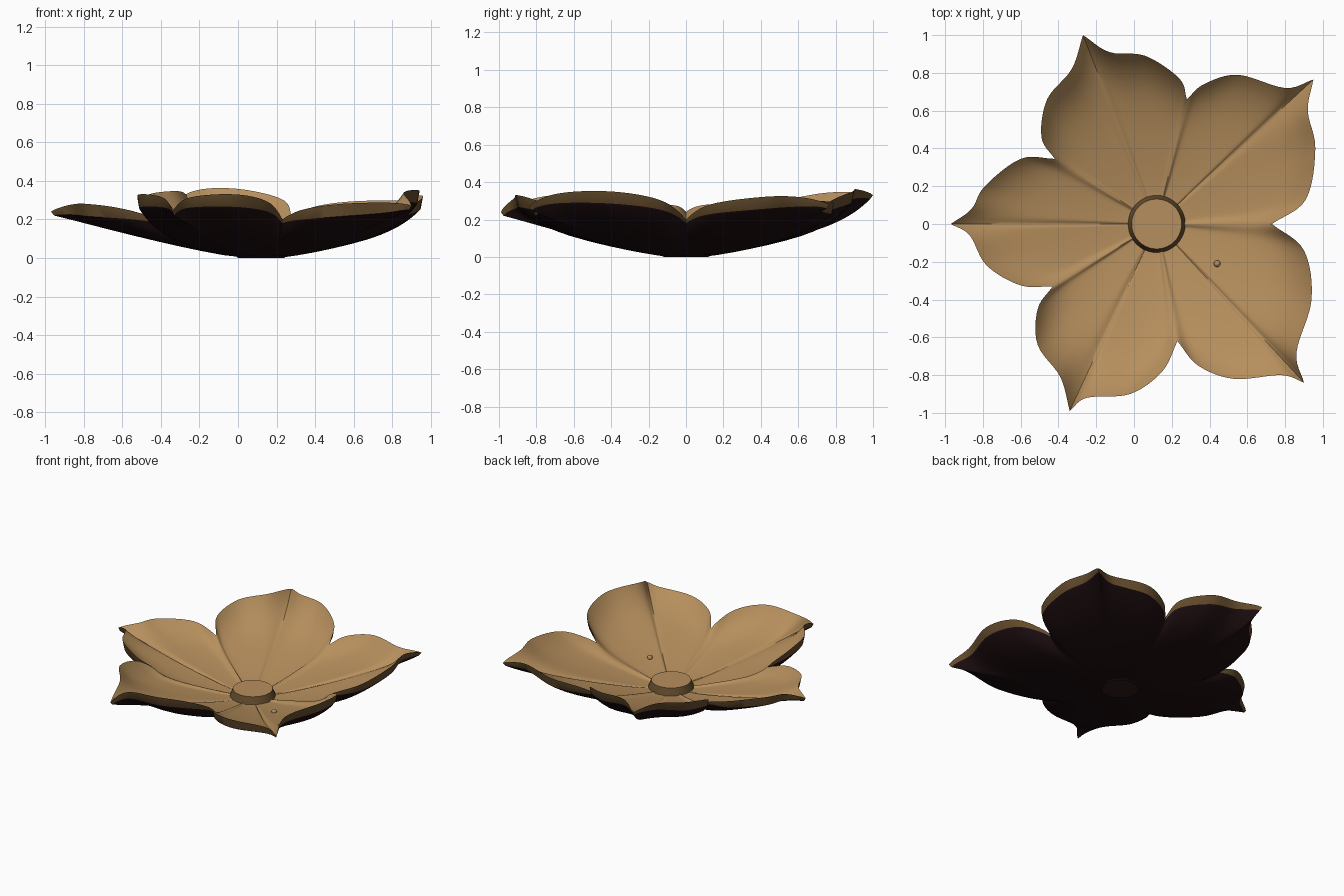
import bpy
import bmesh
from math import sin, pi, exp, hypot, radians
from mathutils import Vector

default_cube = bpy.data.objects.get("Cube")
if default_cube:
    bpy.data.objects.remove(default_cube, do_unlink=True)


def make_material(name, colour):
    mat = bpy.data.materials.new(name)
    mat.use_nodes = True
    mat.diffuse_color = (*colour, 1)
    mat.node_tree.nodes["Principled BSDF"].inputs["Base Color"].default_value = (*colour, 1)
    return mat


TAN = make_material("tan", (0.47, 0.275, 0.11))
BROWN = make_material("rim brown", (0.13, 0.073, 0.026))
MAROON = make_material("dark maroon", (0.012, 0.004, 0.005))
FOOT = make_material("foot maroon", (0.03, 0.010, 0.009))

CENTRE = Vector((0.12, 0))
VALLEY_Z = 0.2
SAMPLES = 6
THICK = 0.03

# Petal outlines, counter-clockwise: valley, three side points, tip, three side points
PETALS = [
    [(.73, 0), (.91, .13), (.96, .4), (.92, .6), (.95, .765), (.8, .72), (.55, .79), (.37, .74)],
    [(.28, .66), (.24, .77), (.06, .89), (-.13, .91), (-.27, 1), (-.33, .82), (-.46, .66), (-.49, .46)],
    [(-.42, .345), (-.6, .345), (-.79, .2), (-.86, .08), (-.97, 0), (-.87, -.06), (-.78, -.22), (-.6, -.325)],
    [(-.43, -.33), (-.51, -.45), (-.51, -.64), (-.39, -.81), (-.34, -.99), (-.25, -.92), (-.02, -.9), (.15, -.78)],
    [(.23, -.62), (.34, -.75), (.53, -.82), (.78, -.8), (.9, -.84), (.86, -.68), (.94, -.4), (.9, -.14)],
]
# Rim heights of each petal: first side, tip, second side
HEIGHTS = [(.32, .28, .29), (.35, .33, .33), (.28, .24, .28), (.33, .24, .33), (.28, .27, .35)]


def spline(points, samples):
    """Smooth open curve through the points, without the last one."""
    pts = [Vector(p) for p in points]
    pts = [2 * pts[0] - pts[1]] + pts + [2 * pts[-1] - pts[-2]]
    out = []
    for a, b, c, d in zip(pts, pts[1:], pts[2:], pts[3:]):
        for k in range(samples):
            u = k / samples
            out.append(0.5 * (2 * b + (c - a) * u + (2 * a - 5 * b + 4 * c - d) * u ** 2
                              + (3 * b - a - 3 * c + d) * u ** 3))
    return out


def bowl(r):
    """Height of the underside of the open bowl at a radius."""
    return 0.004 + 0.22 * (max(r - 0.12, 0) / 0.97) ** 1.2


def rim_columns():
    """Rim point, rim height, band height and position along the petal."""
    columns = []
    for i, petal in enumerate(PETALS):
        first, tip, second = HEIGHTS[i]
        ends = petal[4:] + [PETALS[(i + 1) % len(PETALS)][0]]
        halves = [(petal[:5], VALLEY_Z, tip, first), (ends, tip, VALLEY_Z, second)]
        for h, (points, z0, z1, side) in enumerate(halves):
            curve = spline(points, SAMPLES)
            for k, p in enumerate(curve):
                u = k / len(curve)
                swell = sin(pi * u)
                z = z0 + (z1 - z0) * u + (side - (z0 + z1) / 2) * swell ** 0.8
                columns.append((p, z, 0.02 + 0.045 * swell, (h + u) / 2))
    return columns


def finish(name, bm, mats, angle=40):
    bmesh.ops.recalc_face_normals(bm, faces=bm.faces)
    mesh = bpy.data.meshes.new(name)
    bm.to_mesh(mesh)
    bm.free()
    for mat in mats:
        mesh.materials.append(mat)
    obj = bpy.data.objects.new(name, mesh)
    bpy.context.collection.objects.link(obj)
    bpy.ops.object.select_all(action="DESELECT")
    obj.select_set(True)
    bpy.context.view_layer.objects.active = obj
    bpy.ops.object.shade_smooth_by_angle(angle=radians(angle))
    return obj


def top_height(column, t):
    p, rim, band, s = column
    radius = (p - CENTRE).length
    base = bowl(t * radius) + THICK
    curl = (rim - bowl(radius) - THICK) * t ** 8
    # Shallow crease along each petal, soft ridge where petals meet
    fade = 4 * t * (1 - t)
    crease = -0.010 * exp(-((s - 0.5) / 0.05) ** 2)
    ridge = 0.014 * exp(-(min(s, 1 - s) / 0.06) ** 2)
    return base + curl + fade * (crease + ridge)


def under_height(column, t):
    p, rim, band, s = column
    radius = (p - CENTRE).length
    return bowl(t * radius) + (rim - band - bowl(radius)) * t ** 8


# Petal bowl: upper skin, rim band and underside in one closed shell
columns = rim_columns()
steps = [0.1, 0.2, 0.3, 0.4, 0.5, 0.6, 0.7, 0.77, 0.83, 0.88, 0.92, 0.95, 0.975, 0.99]
bm = bmesh.new()


def add_ring(height, t, inset=1.0):
    ring = []
    for column in columns:
        xy = CENTRE + (column[0] - CENTRE) * t * inset
        ring.append(bm.verts.new((xy.x, xy.y, height(column, t))))
    return ring


rings = [add_ring(top_height, t) for t in steps + [1]]
rim_index = len(rings) - 1
rings += [add_ring(under_height, t, 0.985) for t in [1] + steps[::-1]]
count = len(columns)
for j, (ring, after) in enumerate(zip(rings, rings[1:])):
    for k in range(count):
        n = (k + 1) % count
        face = bm.faces.new((ring[k], ring[n], after[n], after[k]))
        face.material_index = 0 if j < rim_index else 1 if j == rim_index else 2
for ring, z, index in ((rings[0], THICK + 0.004, 0), (rings[-1], 0.004, 2)):
    hub = bm.verts.new((CENTRE.x, CENTRE.y, z))
    for k in range(count):
        bm.faces.new((ring[k], ring[(k + 1) % count], hub)).material_index = index
finish("petal_bowl", bm, [TAN, BROWN, MAROON])


def add_disc(name, base, top, z0, z1, mats):
    """Tapered disc at the flower's centre; sides use the second material."""
    bm = bmesh.new()
    bmesh.ops.create_cone(bm, cap_ends=True, segments=40, radius1=base, radius2=top, depth=z1 - z0)
    bmesh.ops.translate(bm, verts=bm.verts, vec=(CENTRE.x, CENTRE.y, (z0 + z1) / 2))
    for face in bm.faces:
        face.material_index = 0 if abs(face.normal.z) > 0.9 else 1
    return finish(name, bm, mats, 30)


# Raised centre button and the foot below it
add_disc("centre_button", 0.157, 0.132, 0.025, 0.088, [TAN, BROWN])
add_disc("foot", 0.12, 0.13, 0, 0.008, [FOOT, MAROON])

# Small bead on the front left petal
bead_xy = Vector((0.44, -0.21))
bm = bmesh.new()
bmesh.ops.create_uvsphere(bm, u_segments=12, v_segments=8, radius=0.018)
bead_z = bowl((bead_xy - CENTRE).length) + THICK + 0.004
bmesh.ops.translate(bm, verts=bm.verts, vec=(bead_xy.x, bead_xy.y, bead_z))
finish("bead", bm, [TAN])
